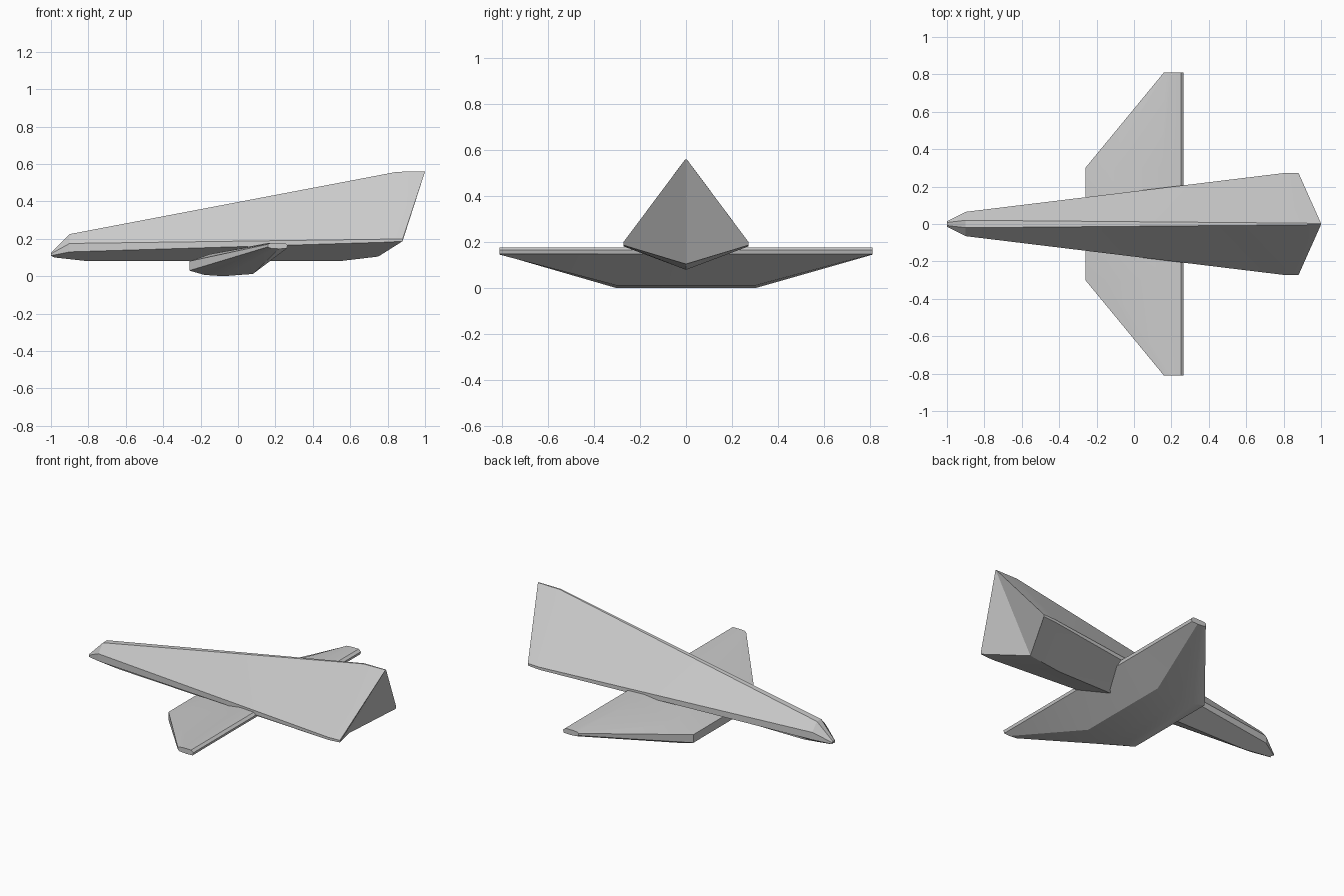
import bpy
import bmesh
import math

cube = bpy.data.objects.get("Cube")
if cube:
    bpy.data.objects.remove(cube, do_unlink=True)

grey = bpy.data.materials.new("hull_grey")
grey.use_nodes = True
colour = (0.6, 0.6, 0.6, 1)
grey.diffuse_color = colour
grey.node_tree.nodes["Principled BSDF"].inputs["Base Color"].default_value = colour


def loft(name, rings, fold_end=False):
    """Skin a series of equal closed rings and cap both ends."""
    bm = bmesh.new()
    loops = [[bm.verts.new(p) for p in ring] for ring in rings]
    for a, b in zip(loops, loops[1:]):
        for i in range(len(a)):
            j = (i + 1) % len(a)
            bm.faces.new((a[i], a[j], b[j], b[i]))
    bm.faces.new(loops[0])
    end = loops[-1]
    if fold_end:
        # Stern folds inward along its centre line
        half = len(end) // 2
        bm.faces.new(end[:half + 1])
        bm.faces.new(end[half:] + end[:1])
    else:
        bm.faces.new(end)
    bmesh.ops.recalc_face_normals(bm, faces=bm.faces)
    mesh = bpy.data.meshes.new(name)
    bm.to_mesh(mesh)
    bm.free()
    mesh.materials.append(grey)
    obj = bpy.data.objects.new(name, mesh)
    bpy.context.collection.objects.link(obj)
    bpy.ops.object.select_all(action="DESELECT")
    obj.select_set(True)
    bpy.context.view_layer.objects.active = obj
    bpy.ops.object.shade_smooth_by_angle(angle=math.radians(20))
    return obj


# Hull stations: ridge, upper chine, lower chine, keel as (x, half width, z)
stations = [
    [(-1, .008, .125), (-1, .014, .12), (-1, .014, .11), (-.98, 0, .1)],
    [(-.9, .02, .225), (-.9, .065, .175), (-.9, .065, .13), (-.8, 0, .08)],
    [(.85, .005, .558), (.8, .272, .198), (.8, .272, .182), (.54, 0, .08)],
    [(1, .003, .56), (.88, .272, .2), (.88, .272, .187), (.75, 0, .105)],
]
hull_rings = []
for ridge, upper, lower, keel in stations:
    left = [(x, -w, z) for x, w, z in (lower, upper, ridge)]
    hull_rings.append([(ridge[0], 0, ridge[2]), ridge, upper, lower, keel] + left)
loft("hull", hull_rings, fold_end=True)

# Wing sections (x, z), from the trailing edge over the top and back below
root = [(.265, .165), (.25, .178), (.15, .176), (-.15, .118), (-.26, .08),
        (-.26, .03), (-.18, .007), (-.08, 0), (.08, .012), (.26, .148)]
tip = [(.265, .165), (.25, .178), (.2, .178), (.17, .176), (.16, .17),
       (.16, .157), (.17, .15), (.19, .148), (.22, .146), (.26, .148)]
wing_rings = [[(x, y, z) for x, z in section]
              for y, section in ((-.81, tip), (-.3, root), (.3, root), (.81, tip))]
loft("wing", wing_rings)
